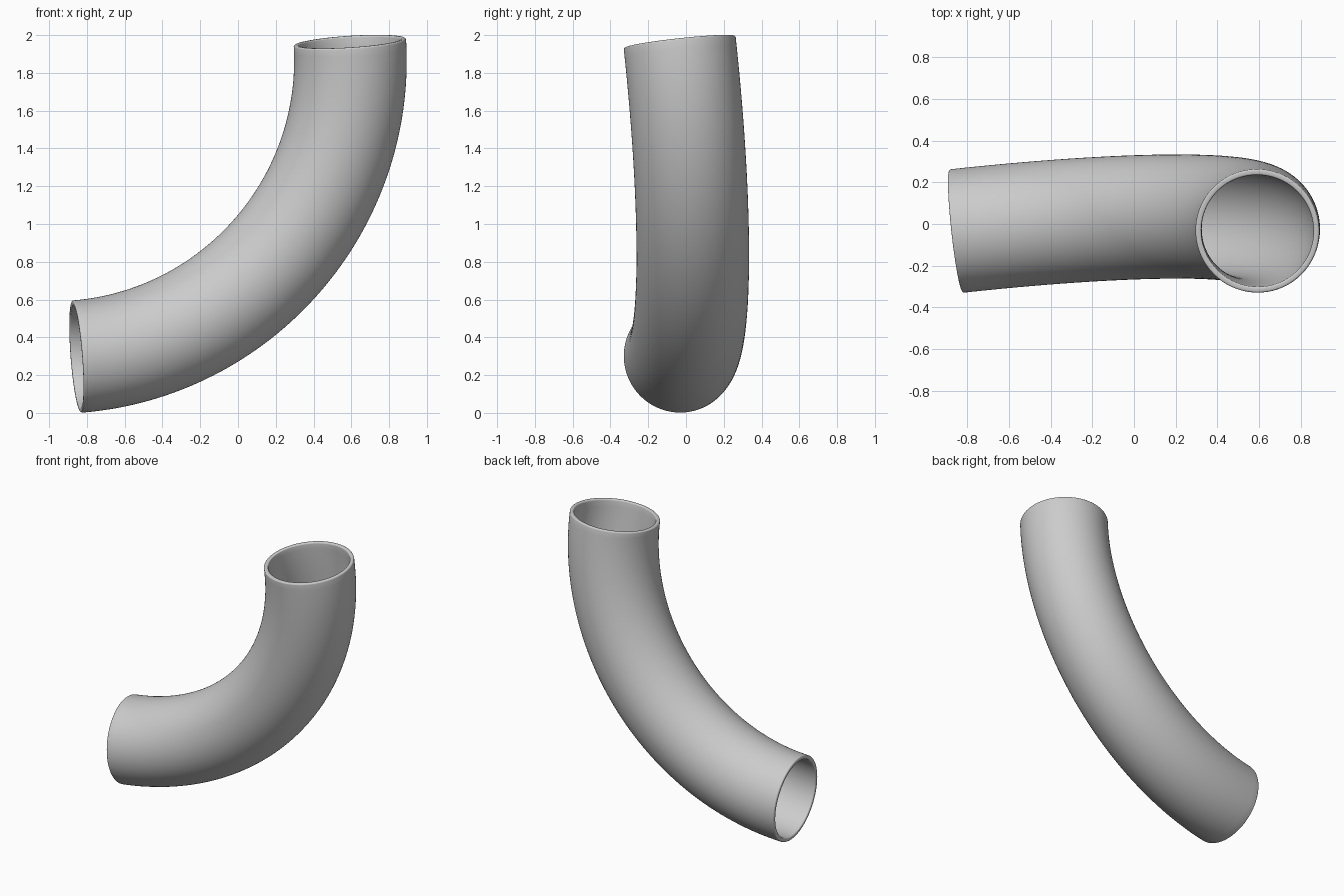
import bpy, bmesh, math
from mathutils import Vector

cube = bpy.data.objects.get("Cube")
if cube:
    bpy.data.objects.remove(cube, do_unlink=True)

# Plain grey material
grey = bpy.data.materials.new("pipe_grey")
colour = (0.6, 0.6, 0.6, 1)
grey.diffuse_color = colour
grey.use_nodes = True
grey.node_tree.nodes["Principled BSDF"].inputs["Base Color"].default_value = colour

# Quarter-circle centreline between the two pipe mouths
START = Vector((-0.855, -0.034, 0.298))
END = Vector((0.592, -0.034, 1.965))
OUTER, INNER, ROUND = 0.298, 0.27, 0.009
SIDES, STEPS = 96, 64
BULGE_TILT = math.radians(8.8)

chord = END - START
along = chord.normalized()
across = Vector((along.z, 0, -along.x))
bulge = across * math.cos(BULGE_TILT) + Vector((0, math.sin(BULGE_TILT), 0))
bend_radius = chord.length / math.sqrt(2)
centre = (START + END) / 2 - bulge * bend_radius * math.cos(math.pi / 4)
side = along.cross(bulge)


def ring(bm, angle, radius):
    """Circle of vertices around the centreline at one angle of the bend."""
    out = bulge * math.cos(angle) + along * math.sin(angle)
    middle = centre + out * bend_radius
    turns = [2 * math.pi * i / SIDES for i in range(SIDES)]
    return [bm.verts.new(middle + radius * (out * math.cos(a) + side * math.sin(a)))
            for a in turns]


# Half wall section: outer skin, then a rounded lip, at the far mouth
half = math.pi / 4
lip = ROUND / bend_radius
corner = [(half - lip * (1 - math.sin(t)), ROUND * (1 - math.cos(t)))
          for t in (k * math.pi / 8 for k in range(5))]
far_lip = ([(a, OUTER - d) for a, d in corner]
           + [(a, INNER + d) for a, d in reversed(corner)])
near_lip = [(-a, r) for a, r in reversed(far_lip)]
arc = [(half - lip) * (2 * k / STEPS - 1) for k in range(1, STEPS)]
section = ([(a, OUTER) for a in arc] + far_lip
           + [(a, INNER) for a in reversed(arc)] + near_lip)

# Join the rings into one closed, hollow pipe
bm = bmesh.new()
rings = [ring(bm, a, r) for a, r in section]
for k, lower in enumerate(rings):
    upper = rings[(k + 1) % len(rings)]
    for i in range(SIDES):
        j = (i + 1) % SIDES
        bm.faces.new((lower[i], lower[j], upper[j], upper[i]))
bmesh.ops.recalc_face_normals(bm, faces=bm.faces)

mesh = bpy.data.meshes.new("pipe_bend")
bm.to_mesh(mesh)
bm.free()
mesh.materials.append(grey)
pipe = bpy.data.objects.new("pipe_bend", mesh)
bpy.context.collection.objects.link(pipe)
bpy.context.view_layer.objects.active = pipe
pipe.select_set(True)
bpy.ops.object.shade_smooth_by_angle(angle=math.radians(35))
